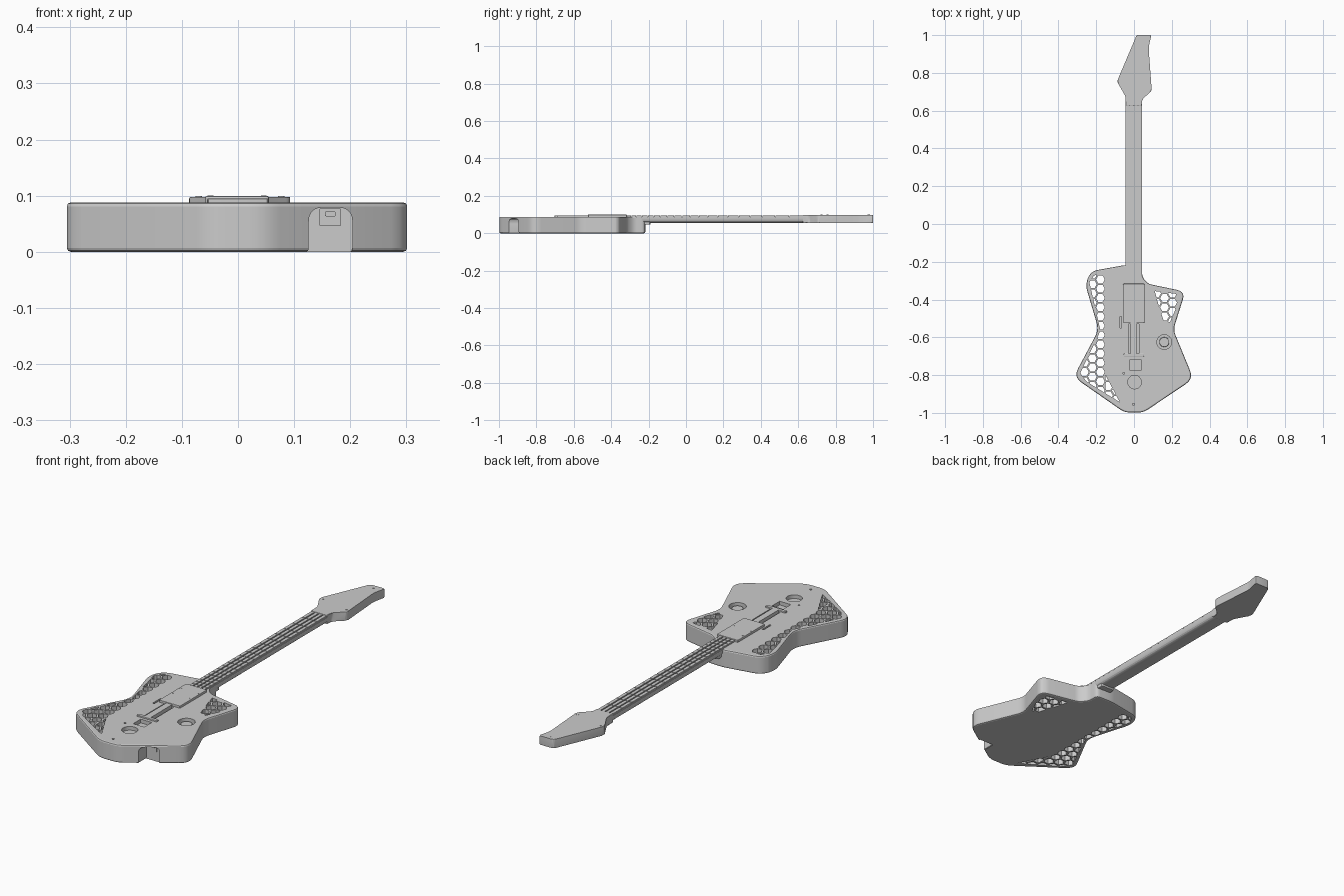
import bpy, bmesh, math
from mathutils import Vector, Matrix

if "Cube" in bpy.data.objects:
    bpy.data.objects.remove(bpy.data.objects["Cube"])

grey = bpy.data.materials.new("plain grey")
grey.use_nodes = True
grey.diffuse_color = (0.6, 0.6, 0.6, 1)
grey.node_tree.nodes["Principled BSDF"].inputs["Base Color"].default_value = grey.diffuse_color

TOP = 0.088


def rounded(corners, steps=5):
    """Outline from (x, y, corner cut length) with each corner rounded."""
    pts = []
    for i, (x, y, cut) in enumerate(corners):
        c = Vector((x, y))
        if cut == 0:
            pts.append(c)
            continue
        a = Vector(corners[i - 1][:2]) - c
        b = Vector(corners[(i + 1) % len(corners)][:2]) - c
        p, q = c + a.normalized() * cut, c + b.normalized() * cut
        for k in range(steps + 1):
            t = k / steps
            pts.append(p * (1 - t) ** 2 + c * 2 * t * (1 - t) + q * t * t)
    return pts


def rect(x0, x1, y0, y1, cut=0):
    return rounded([(x0, y0, cut), (x1, y0, cut), (x1, y1, cut), (x0, y1, cut)], 3)


def circle(x, y, r, n=24):
    return [Vector((x + r * math.cos(math.tau * i / n),
                    y + r * math.sin(math.tau * i / n))) for i in range(n)]


def inset(pts, d):
    """Move a counterclockwise outline inward."""
    out = []
    for i, p in enumerate(pts):
        t = (pts[(i + 1) % len(pts)] - pts[i - 1]).normalized()
        out.append(p + Vector((-t.y, t.x)) * d)
    return out


def ring(bm, pts, z):
    return [bm.verts.new((p[0], p[1], z)) for p in pts]


def add_tube(bm, pts, z0, z1):
    low, high = ring(bm, pts, z0), ring(bm, pts, z1)
    for i in range(len(pts)):
        bm.faces.new((low[i - 1], low[i], high[i], high[i - 1]))
    return low, high


def add_prism(bm, pts, z0, z1, bevel=0, matrix=None):
    low, high = add_tube(bm, pts, z0, z1)
    caps = [bm.faces.new(low[::-1]), bm.faces.new(high)]
    if matrix:
        bmesh.ops.transform(bm, matrix=matrix, verts=low + high)
    if bevel:
        edges = [e for f in caps for e in f.edges]
        bmesh.ops.bevel(bm, geom=edges, offset=bevel, segments=2, profile=0.5, affect='EDGES')


def finish(name, bm):
    bmesh.ops.recalc_face_normals(bm, faces=bm.faces[:])
    mesh = bpy.data.meshes.new(name)
    bm.to_mesh(mesh)
    bm.free()
    mesh.materials.append(grey)
    obj = bpy.data.objects.new(name, mesh)
    bpy.context.collection.objects.link(obj)
    bpy.ops.object.select_all(action='DESELECT')
    obj.select_set(True)
    bpy.context.view_layer.objects.active = obj
    bpy.ops.object.shade_smooth_by_angle(angle=math.radians(20))
    return obj


def part(name, pts, z0, z1, bevel=0, matrix=None):
    bm = bmesh.new()
    add_prism(bm, pts, z0, z1, bevel, matrix)
    return finish(name, bm)


def clip(poly, region):
    """Keep the portion of poly inside a convex counterclockwise region."""
    for i in range(len(region)):
        a, b = Vector(region[i - 1]), Vector(region[i])
        n = Vector((a.y - b.y, b.x - a.x))
        out = []
        for j in range(len(poly)):
            p, q = poly[j - 1], poly[j]
            dp, dq = (p - a).dot(n), (q - a).dot(n)
            if dp * dq < 0:
                out.append(p.lerp(q, dp / (dp - dq)))
            if dq >= 0:
                out.append(q)
        poly = out
    return [p for j, p in enumerate(poly) if (p - poly[j - 1]).length > 0.0008]


def area(p):
    return abs(sum(p[i - 1].x * p[i].y - p[i].x * p[i - 1].y for i in range(len(p)))) / 2


along_y = Matrix.Rotation(math.pi / 2, 4, 'X')   # profile (x, z), depth along -y

# Body outline; the two uncut corners mark the mouth of the socket notch
MOUTH_L, MOUTH_R = Vector((0.126, -0.947)), Vector((0.204, -0.8945))
outline = rounded([
    (-0.045, -0.217, 0.02), (-0.23, -0.25, 0.04), (-0.258, -0.32, 0.04), (-0.187, -0.56, 0.04),
    (-0.32, -0.81, 0.05), (-0.05, -0.998, 0.03), (0.05, -0.998, 0.03), (*MOUTH_L, 0),
    (*MOUTH_R, 0), (0.315, -0.82, 0.05), (0.208, -0.56, 0.03), (0.272, -0.358, 0.045),
    (0.075, -0.317, 0.02), (0.043, -0.28, 0.02), (0.043, -0.22, 0.02)])
mouth = min(range(len(outline)), key=lambda i: (outline[i] - MOUTH_L).length)

# Body sides with softened rims, left open at the notch
bm = bmesh.new()
rings = [ring(bm, inset(outline, d), z) for d, z in (
    (0.007, 0), (0.002, 0.002), (0, 0.007), (0, 0.052),
    (0, TOP - 0.007), (0.002, TOP - 0.002), (0.007, TOP))]
for level, (low, high) in enumerate(zip(rings, rings[1:])):
    for i in range(len(outline)):
        j = (i + 1) % len(outline)
        if i != mouth or level > 3:
            bm.faces.new((low[i], low[j], high[j], high[i]))

# Arched notch running back from the mouth
arc = rounded([(MOUTH_L.x, 0.052, 0), (MOUTH_L.x, 0.079, 0.026),
               (MOUTH_R.x, 0.079, 0.026), (MOUTH_R.x, 0.052, 0)])[1:-1]
slope = (MOUTH_R.y - MOUTH_L.y) / (MOUTH_R.x - MOUTH_L.x)
arch = [r[mouth] for r in rings[:4]]
arch += [bm.verts.new((p.x, MOUTH_L.y + (p.x - MOUTH_L.x) * slope, p.y)) for p in arc]
arch += [r[mouth + 1] for r in rings[3::-1]]
back = [bm.verts.new((v.co.x, -0.885, v.co.z)) for v in arch]
for i in range(len(arch) - 1):
    bm.faces.new((arch[i], arch[i + 1], back[i + 1], back[i]))
bm.faces.new(back)
bm.faces.new(arch[3:-3] + [rings[4][mouth + 1], rings[4][mouth]])

bottom_loops = [rings[0][:mouth + 1] + [back[0], back[-1]] + rings[0][mouth + 1:]]
top_loops = [rings[-1]]

# Honeycomb openings, kept inside the border of each panel
panels = [
    [(-0.212, -0.272), (-0.236, -0.31), (-0.178, -0.562), (-0.157, -0.562), (-0.157, -0.265)],
    [(-0.18, -0.57), (-0.285, -0.79), (-0.25, -0.835), (-0.157, -0.893), (-0.157, -0.57)],
    [(-0.151, -0.8), (-0.151, -0.897), (-0.075, -0.943)],
    [(0.11, -0.355), (0.13, -0.43), (0.16, -0.52), (0.19, -0.52), (0.236, -0.415), (0.222, -0.37)]]
PITCH = 0.049
for region in panels:
    for col in range(-7, 7):
        for row in range(4, 22):
            centre = (-0.008 + col * PITCH * 0.866, -(row + 0.5 * (col % 2)) * PITCH)
            hole = clip(circle(*centre, 0.0235, 6), region)
            if len(hole) > 2 and area(hole) > 0.00012:
                low, high = add_tube(bm, hole, 0, TOP)
                bottom_loops.append(low)
                top_loops.append(high)

# Recesses in the top: knob well, round and square pads, strum slot, switch, screws
for pts, depth in ((circle(0.16, -0.625, 0.039), 0.03), (circle(0.003, -0.837, 0.036), 0.018),
                   (rect(-0.022, 0.038, -0.775, -0.717), 0.018),
                   (rect(-0.03, 0.026, -0.685, -0.53), 0.02),
                   (rect(-0.075, -0.066, -0.55, -0.49), 0.01),
                   (circle(-0.003, -0.955, 0.006, 10), 0.02),
                   (circle(-0.055, -0.79, 0.005, 10), 0.02)):
    low, high = add_tube(bm, pts, TOP - depth, TOP)
    bm.faces.new(low)
    top_loops.append(high)

# Flat top and bottom around all openings
for loops in (bottom_loops, top_loops):
    edges = [bm.edges.get((loop[i - 1], loop[i])) for loop in loops for i in range(len(loop))]
    bmesh.ops.triangle_fill(bm, use_beauty=True, edges=edges, normal=(0, 0, 1))
finish("body", bm)

# Socket plate and port on the notch wall
part("socket_plate", rect(0.145, 0.184, 0.046, 0.077, 0.003), 0.88, 0.889, 0, along_y)
part("socket_port", rect(0.155, 0.174, 0.063, 0.072, 0.003), 0.888, 0.892, 0, along_y)

# Thumb knob
part("knob", circle(0.16, -0.625, 0.026), TOP - 0.035, TOP - 0.008, 0.003)

# Neck with rounded back, and heel
part("neck", rounded([(-0.045, 0.088, 0), (-0.045, 0.056, 0.024), (0.043, 0.056, 0.024),
                      (0.043, 0.088, 0)]), -0.64, 0.32, 0, along_y)
part("heel", rect(-0.038, 0.036, -0.27, -0.19, 0.01), 0.046, 0.085, 0.004)

# Four rows of raised fret keys
bm = bmesh.new()
stops = [0.628 - 1.382 * (1 - 2 ** (-i / 12)) for i in range(21)]
for i in range(4):
    x = -0.034 + i * 0.022
    for far, near in zip(stops, stops[1:]):
        add_prism(bm, rect(x - 0.008, x + 0.008, near + 0.002, far - 0.001), 0.085, 0.0955)
finish("fret_keys", bm)

# Headstock with peg caps
part("headstock", rounded([
    (-0.045, 0.625, 0), (0.043, 0.625, 0), (0.043, 0.66, 0.01), (0.094, 0.705, 0.012),
    (0.077, 0.935, 0.02), (0.092, 1, 0.008), (0.014, 1, 0.008), (-0.09, 0.755, 0.014),
    (-0.045, 0.675, 0.012)]), 0.055, 0.098, 0.003)
bm = bmesh.new()
for x, y in ((-0.07, 0.757), (0.077, 0.725), (0.045, 0.977)):
    add_prism(bm, circle(x, y, 0.006, 12), 0.09, 0.099)
finish("peg_caps", bm)

# Pickup cover with four screws
part("pickup_cover", rect(-0.058, 0.055, -0.525, -0.316, 0.006), TOP - 0.005, 0.099, 0.002)
bm = bmesh.new()
for x in (-0.049, 0.046):
    for y in (-0.37, -0.43):
        add_prism(bm, circle(x, y, 0.005, 10), 0.095, 0.1)
finish("cover_screws", bm)

# Strum bar in its slot, and the bridge
part("strum_bar", rect(-0.0185, 0.013, -0.69, -0.52), TOP - 0.025, 0.095)
part("bridge", rect(-0.055, 0.053, -0.702, -0.686, 0.005), TOP - 0.005, 0.095, 0.002)
